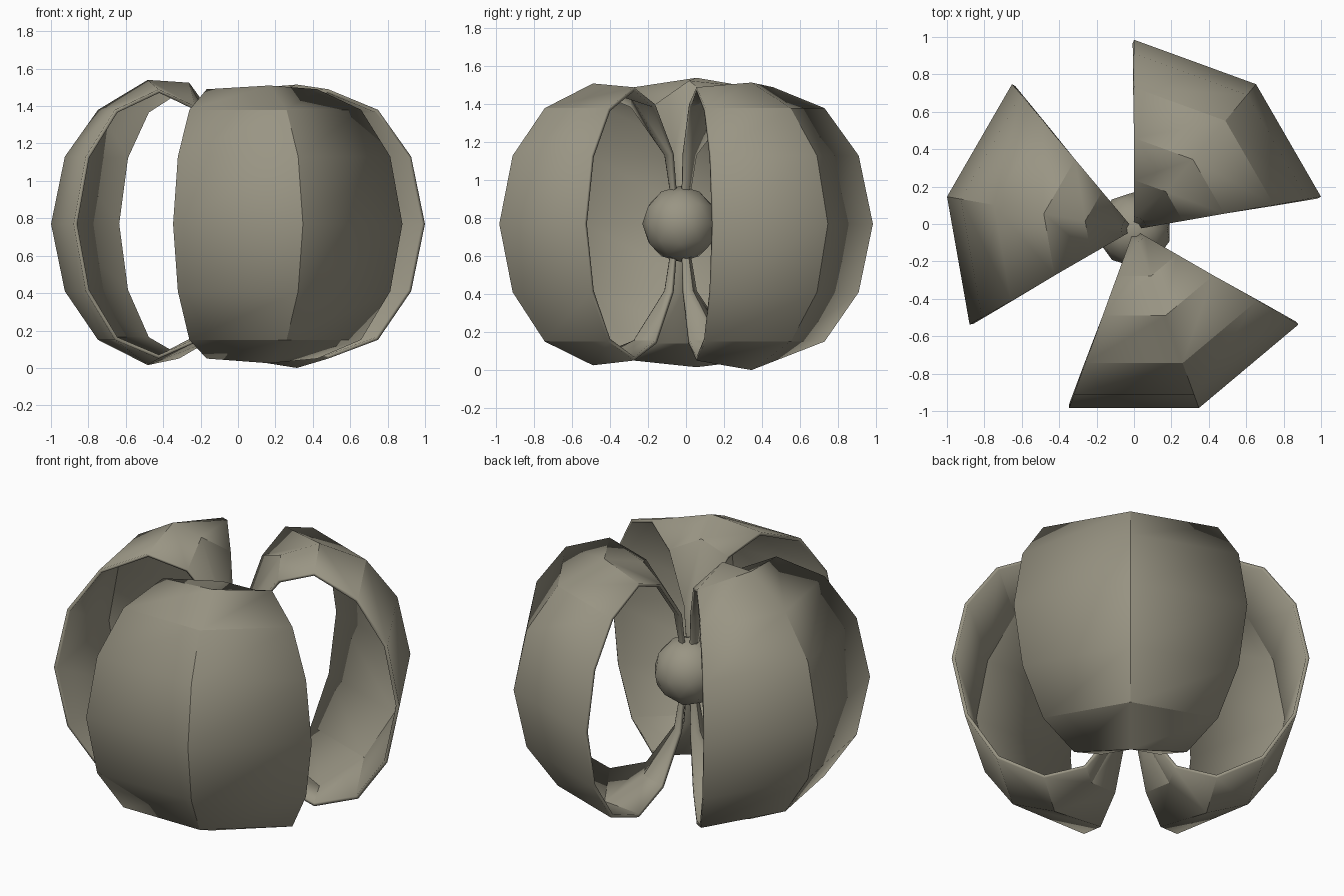
import bpy, bmesh, math

if "Cube" in bpy.data.objects:
    bpy.data.objects.remove(bpy.data.objects["Cube"])

CENTER_Y, CENTER_Z = -0.03, 0.77

# one flat colour for everything
mat = bpy.data.materials.new("warm grey")
mat.diffuse_color = (0.32, 0.30, 0.23, 1)
mat.use_nodes = True
mat.node_tree.nodes["Principled BSDF"].inputs["Base Color"].default_value = mat.diffuse_color


def finish(ob):
    ob.data.materials.append(mat)
    bpy.ops.object.select_all(action='DESELECT')
    ob.select_set(True)
    bpy.context.view_layer.objects.active = ob
    bpy.ops.object.shade_smooth_by_angle(angle=math.radians(30))


# twelve-sided tube section (radius, height), outer equator first, going up
def section(top, shoulder, bottom):
    return [(1.015, 0), (0.94, 0.36), (0.76, 0.61), (0.49, top),
            (0.265, shoulder), (0.07, 0.37), (0.01, 0), (0.07, -0.36),
            (0.25, -0.63), (0.49, bottom), (0.76, -0.62), (0.94, -0.36)]


def peel_segment(name, mid_angle, ridge):
    bm = bmesh.new()
    edge = section(0.72, 0.63, -0.72)
    columns = []
    for offset, prof in ((-40, edge), (0, ridge), (40, edge)):
        a = math.radians(mid_angle + offset)
        columns.append([bm.verts.new((r * math.cos(a), r * math.sin(a) + CENTER_Y, z + CENTER_Z))
                        for r, z in prof])
    for c0, c1 in zip(columns, columns[1:]):
        for i in range(12):
            j = (i + 1) % 12
            bm.faces.new((c0[i], c1[i], c1[j], c0[j]))
    mesh = bpy.data.meshes.new(name)
    bm.to_mesh(mesh)
    bm.free()
    ob = bpy.data.objects.new(name, mesh)
    bpy.context.collection.objects.link(ob)
    finish(ob)
    # thin wall grown inward
    mod = ob.modifiers.new("wall", 'SOLIDIFY')
    mod.thickness = 0.02
    mod.offset = -1


# three open shell segments around the core
peel_segment("shell_back_right", 50, section(0.745, 0.70, -0.77))
peel_segment("shell_left", 170, section(0.77, 0.755, -0.755))
peel_segment("shell_front", -70, section(0.74, 0.69, -0.745))

# round core
bpy.ops.mesh.primitive_ico_sphere_add(subdivisions=2, radius=0.2, location=(0, CENTER_Y, CENTER_Z))
core = bpy.context.object
core.name = "core"
finish(core)
